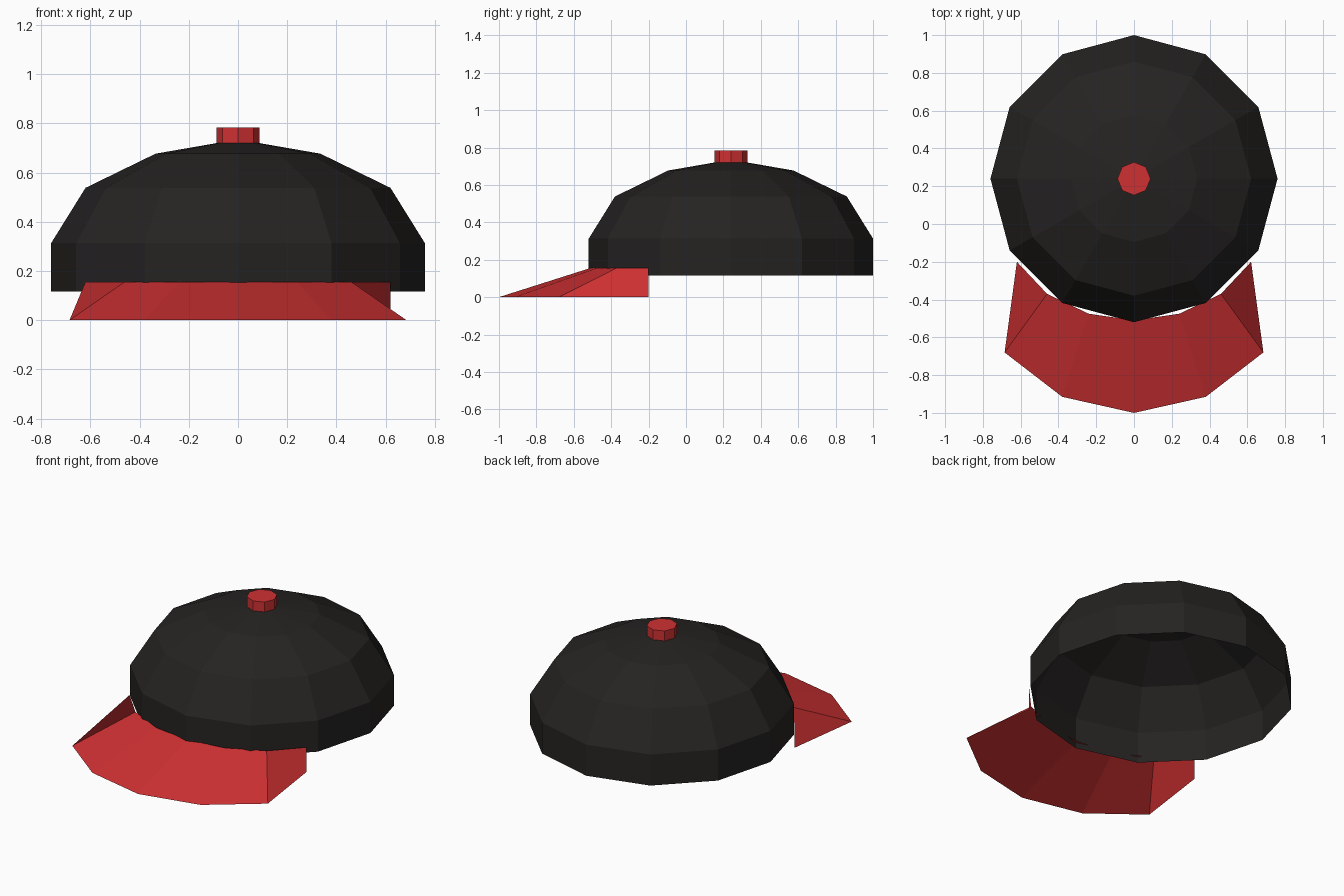
import bpy
from math import sin, cos, pi

if "Cube" in bpy.data.objects:
    bpy.data.objects.remove(bpy.data.objects["Cube"])


def material(name, rgb):
    m = bpy.data.materials.new(name)
    m.diffuse_color = (*rgb, 1)
    m.use_nodes = True
    m.node_tree.nodes["Principled BSDF"].inputs["Base Color"].default_value = m.diffuse_color
    return m


def build(name, verts, faces, mat):
    me = bpy.data.meshes.new(name)
    me.from_pydata(verts, [], faces)
    me.materials.append(mat)
    ob = bpy.data.objects.new(name, me)
    bpy.context.collection.objects.link(ob)
    return ob


def ring(sides, r, z, cy):
    return [(r * cos(2 * pi * i / sides), cy + r * sin(2 * pi * i / sides), z)
            for i in range(sides)]


def ring_faces(sides, lower):
    # quads between ring number `lower` and the next one up
    a, b = lower * sides, (lower + 1) * sides
    return [(a + i, a + (i + 1) % sides, b + (i + 1) % sides, b + i)
            for i in range(sides)]


black = material("black_cloth", (0.019, 0.017, 0.016))
red = material("red_cloth", (0.62, 0.03, 0.032))
CY = 0.24

# crown: open twelve-sided dome, a single sheet
N = 12
profile = [(0.76, 0.116), (0.76, 0.313), (0.62, 0.538), (0.335, 0.677)]
verts, faces = [], []
for k, (r, z) in enumerate(profile):
    verts += ring(N, r, z, CY)
    if k:
        faces += ring_faces(N, k - 1)
base = N * (len(profile) - 1)
verts.append((0, CY, 0.735))
faces += [(base + i, base + (i + 1) % N, len(verts) - 1) for i in range(N)]
build("crown", verts, faces, black)

# button on top
S = 8
verts = ring(S, 0.088, 0.72, CY) + ring(S, 0.088, 0.783, CY)
faces = ring_faces(S, 0) + [tuple(range(S))[::-1], tuple(range(S, 2 * S))]
build("top_button", verts, faces, red)

# brim: sloping sheet from the raised inner edge to the outer edge on the ground
inner = [(0.46, -0.37), (0.24, -0.475), (0, -0.51)]
outer = [(0.685, -0.68), (0.38, -0.915), (0, -1.0)]


def mirrored(half, z):
    return [(-x, y, z) for x, y in half] + [(x, y, z) for x, y in half[-2::-1]]


verts = mirrored(inner, 0.156) + mirrored(outer, 0)
faces = [(i, 5 + i, 6 + i, i + 1) for i in range(4)]
# side flaps of the brim: left top, left bottom, right top, right bottom
verts += [(s * 0.62, -0.2, z) for s in (-1, 1) for z in (0.156, 0)]
faces += [(10, 11, 5, 0), (4, 9, 13, 12)]
build("brim", verts, faces, red)
